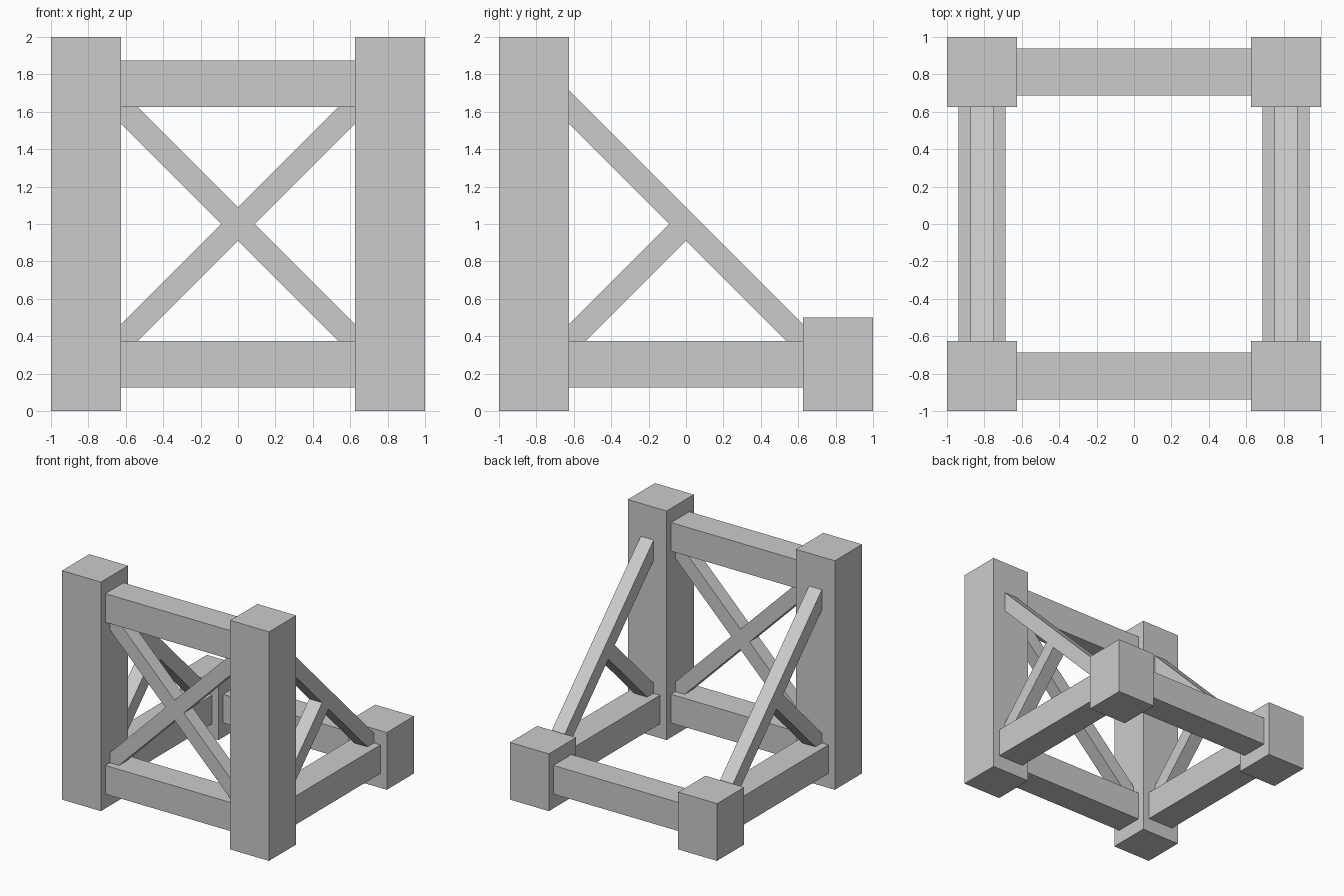
import bpy
from math import radians, sqrt
from mathutils import Vector

cube = bpy.data.objects.get("Cube")
if cube:
    bpy.data.objects.remove(cube, do_unlink=True)

grey = bpy.data.materials.new("plain_grey")
grey.use_nodes = True
colour = (0.6, 0.6, 0.6, 1)
grey.diffuse_color = colour
grey.node_tree.nodes["Principled BSDF"].inputs["Base Color"].default_value = colour

POST = 0.375          # post thickness
RAIL = 0.25           # rail thickness
BRACE = 0.125         # brace thickness
C = 1 - POST / 2      # post centre line
INNER = 1 - POST      # inner face of the posts
REACH = 0.69          # brace ends, buried in the posts


def beam(name, size, centre, rotation=(0, 0, 0)):
    bpy.ops.mesh.primitive_cube_add(size=1, location=centre, rotation=rotation)
    ob = bpy.context.object
    ob.name = name
    ob.scale = size
    bpy.ops.object.transform_apply(location=False, rotation=False, scale=True)
    ob.data.materials.append(grey)
    return ob


def brace(name, start, end):
    """Square bar between two points, lying in the xz or yz plane."""
    a, b = Vector(start), Vector(end)
    d = b - a
    ob = beam(name, (BRACE, BRACE, d.length), (a + b) / 2)
    tilt = radians(45)
    if abs(d.x) > abs(d.y):
        ob.rotation_euler.y = tilt if d.x * d.z > 0 else -tilt
    else:
        ob.rotation_euler.x = -tilt if d.y * d.z > 0 else tilt


# Corner posts, side rails and side braces
for side, s in (("left", 1), ("right", -1)):
    x = s * C
    beam(f"front_post_{side}", (POST, POST, 2), (x, -C, 1))
    beam(f"back_post_{side}", (POST, POST, 0.5), (x, C, 0.25))
    beam(f"side_rail_{side}", (RAIL, 2 * INNER, RAIL), (x, 0, 0.25))
    brace(f"long_side_brace_{side}", (x, -REACH, 1 + REACH), (x, REACH, 1 - REACH))
    brace(f"short_side_brace_{side}", (x, -REACH, 1 - REACH), (x, 0, 1))
    # One half of the front cross
    brace(f"front_cross_brace_{side}", (-s * REACH, -C, 1 - REACH), (s * REACH, -C, 1 + REACH))

# Rails across the width
for name, y, z in (("front_lower_rail", -C, 0.25), ("front_upper_rail", -C, 1.75),
                   ("back_rail", C, 0.25)):
    beam(name, (2 * INNER, RAIL, RAIL), (0, y, z))
